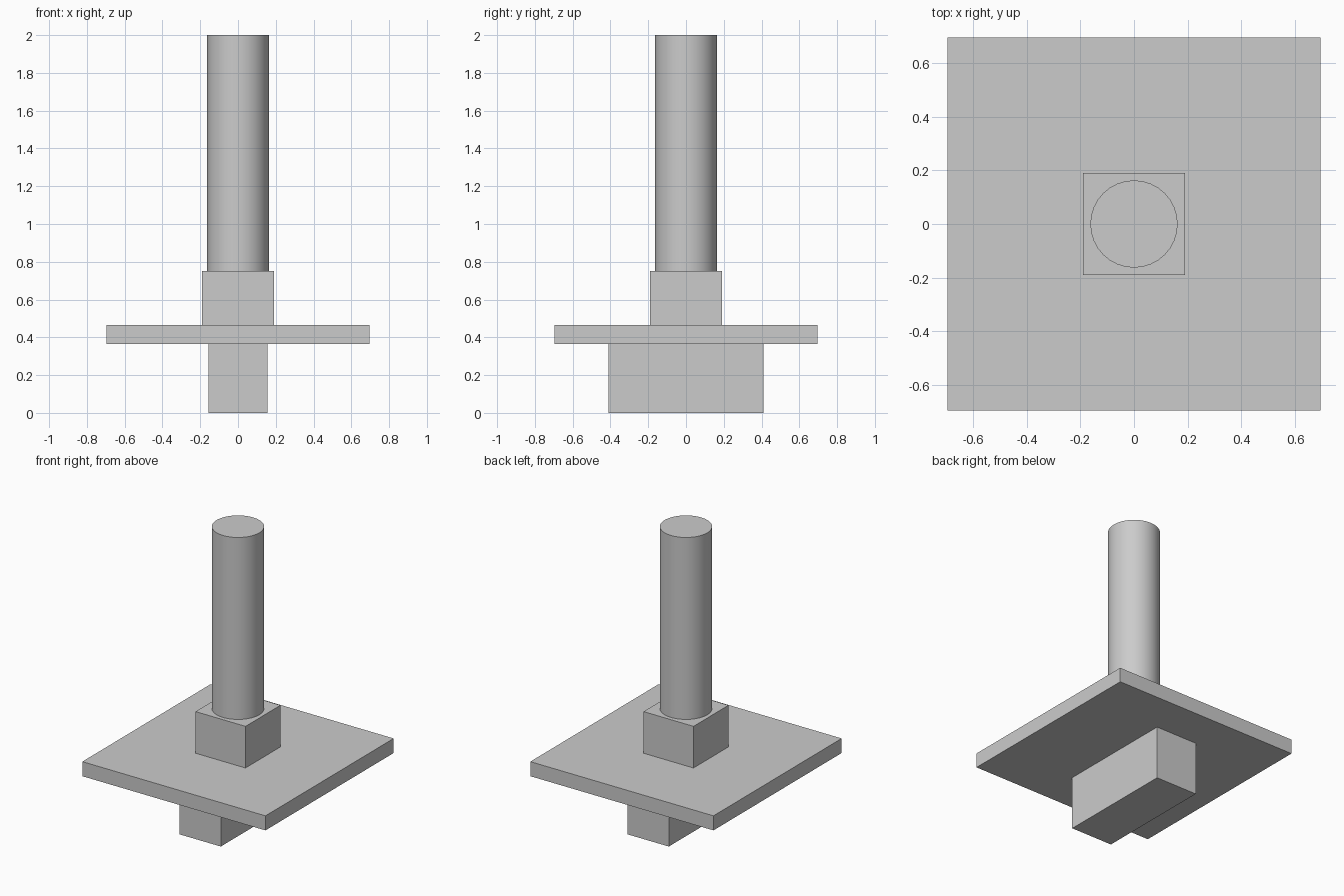
import bpy
import math

cube = bpy.data.objects.get("Cube")
if cube:
    bpy.data.objects.remove(cube, do_unlink=True)

# One plain grey for every part
grey = bpy.data.materials.new("plain_grey")
grey.use_nodes = True
color = (0.6, 0.6, 0.6, 1)
grey.diffuse_color = color
grey.node_tree.nodes["Principled BSDF"].inputs["Base Color"].default_value = color


def finish(name):
    obj = bpy.context.object
    obj.name = name
    obj.data.materials.append(grey)
    return obj


def box(name, width, depth, bottom, top):
    bpy.ops.mesh.primitive_cube_add(size=1, location=(0, 0, (bottom + top) / 2))
    obj = finish(name)
    obj.scale = (width, depth, top - bottom)
    bpy.ops.object.transform_apply(location=False, rotation=False, scale=True)


# Stacked boxes: foot, plate and collar
box("foot_block", 0.314, 0.822, 0, 0.364)
box("square_plate", 1.392, 1.392, 0.364, 0.464)
box("collar_block", 0.38, 0.38, 0.464, 0.75)

# Round post on top
bpy.ops.mesh.primitive_cylinder_add(vertices=32, radius=0.163, depth=1.25, location=(0, 0, 1.375))
finish("round_post")
bpy.ops.object.shade_smooth_by_angle(angle=math.radians(30))
